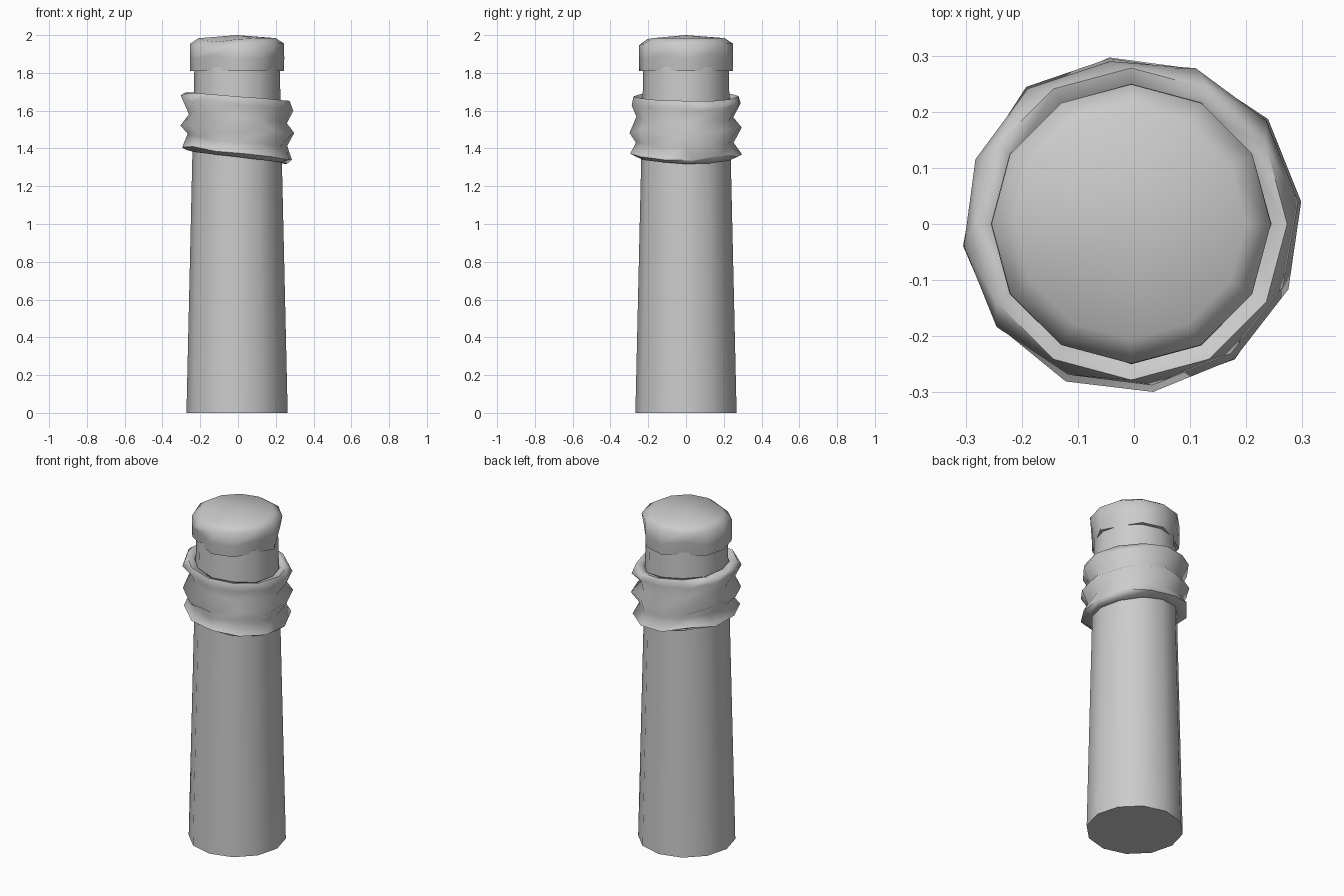
import bpy, bmesh, math, random

if "Cube" in bpy.data.objects:
    bpy.data.objects.remove(bpy.data.objects["Cube"])

random.seed(4)
SIDES = 12
CX = -0.005

grey = bpy.data.materials.new("light_grey")
grey.diffuse_color = (0.6, 0.6, 0.6, 1)
grey.use_nodes = True
grey.node_tree.nodes["Principled BSDF"].inputs["Base Color"].default_value = grey.diffuse_color


def loft(name, rings, smooth_angle, cap_bottom=None, cap_top=None):
    """Skin a list of point rings; optional centre points close the ends."""
    bm = bmesh.new()
    loops = [[bm.verts.new(p) for p in ring] for ring in rings]
    n = len(loops[0])
    for a, b in zip(loops, loops[1:]):
        for i in range(n):
            j = (i + 1) % n
            bm.faces.new((a[i], a[j], b[j], b[i]))
    for loop, centre in ((loops[0], cap_bottom), (loops[-1], cap_top)):
        if centre:
            c = bm.verts.new(centre)
            for i in range(n):
                bm.faces.new((loop[i], loop[(i + 1) % n], c))
    bmesh.ops.recalc_face_normals(bm, faces=bm.faces)
    mesh = bpy.data.meshes.new(name)
    bm.to_mesh(mesh)
    bm.free()
    mesh.materials.append(grey)
    obj = bpy.data.objects.new(name, mesh)
    bpy.context.collection.objects.link(obj)
    bpy.context.view_layer.objects.active = obj
    obj.select_set(True)
    bpy.ops.object.shade_smooth_by_angle(angle=math.radians(smooth_angle))
    obj.select_set(False)
    return obj


def ring(radius, height, turn=0.0):
    """Radius and height are functions of the side's angle."""
    pts = []
    for i in range(SIDES):
        a = 2 * math.pi * i / SIDES + turn
        r = radius(a)
        pts.append((CX + r * math.cos(a), r * math.sin(a), height(a)))
    return pts


# Tapered post
loft("post", [ring(lambda a, r=r: r, lambda a, z=z: z)
              for r, z in ((0.268, 0), (0.226, 1.83))], 40,
     (CX, 0, 0), (CX, 0, 1.83))

# Cap with a domed top and dents around its lower edge
DENTS = (-120, -30, 30, 120)


def dent(a):
    d = math.degrees(a)
    return max(max(0, 1 - abs((d - c + 180) % 360 - 180) / 28) for c in DENTS)


def slump(a):  # one corner of the rim sags
    return max(0, math.cos(a - math.radians(-125))) ** 6


loft("cap", [
    ring(lambda a: 0.248 - 0.03 * dent(a), lambda a: 1.81),
    ring(lambda a: 0.25 - 0.012 * dent(a), lambda a: 1.875 + 0.02 * dent(a)),
    ring(lambda a: 0.249, lambda a: 1.955 - 0.03 * slump(a)),
    ring(lambda a: 0.205, lambda a: 1.984 - 0.02 * slump(a)),
], 60, (CX, 0, 1.81), (CX, 0, 2.0))

# Wrapped band: three uneven, tilted ridges, (radius, height, tilt, ridge?)
PROFILE = (
    (0.230, 1.360, 0.032, 0),
    (0.262, 1.354, 0.034, 0),
    (0.306, 1.378, 0.026, 1),
    (0.266, 1.440, 0.030, 0),
    (0.308, 1.495, 0.012, 1),
    (0.264, 1.568, 0.024, 0),
    (0.304, 1.635, 0.034, 1),
    (0.278, 1.674, 0.022, 0),
    (0.238, 1.664, 0.022, 0),
    (0.215, 1.600, 0.022, 0),
)
rings = []
for k, (r, z, tilt, ridge) in enumerate(PROFILE):
    inner = k in (0, 1, 7, 8, 9)
    wob = 0.004 if inner else 0.016
    rings.append(ring(
        lambda a: r - (0 if inner else random.uniform(0, 0.014)),
        lambda a: z - tilt * math.cos(a) + random.uniform(-wob, wob),
        0.13 if ridge else 0.0))
loft("wrapped_band", rings, 75)
